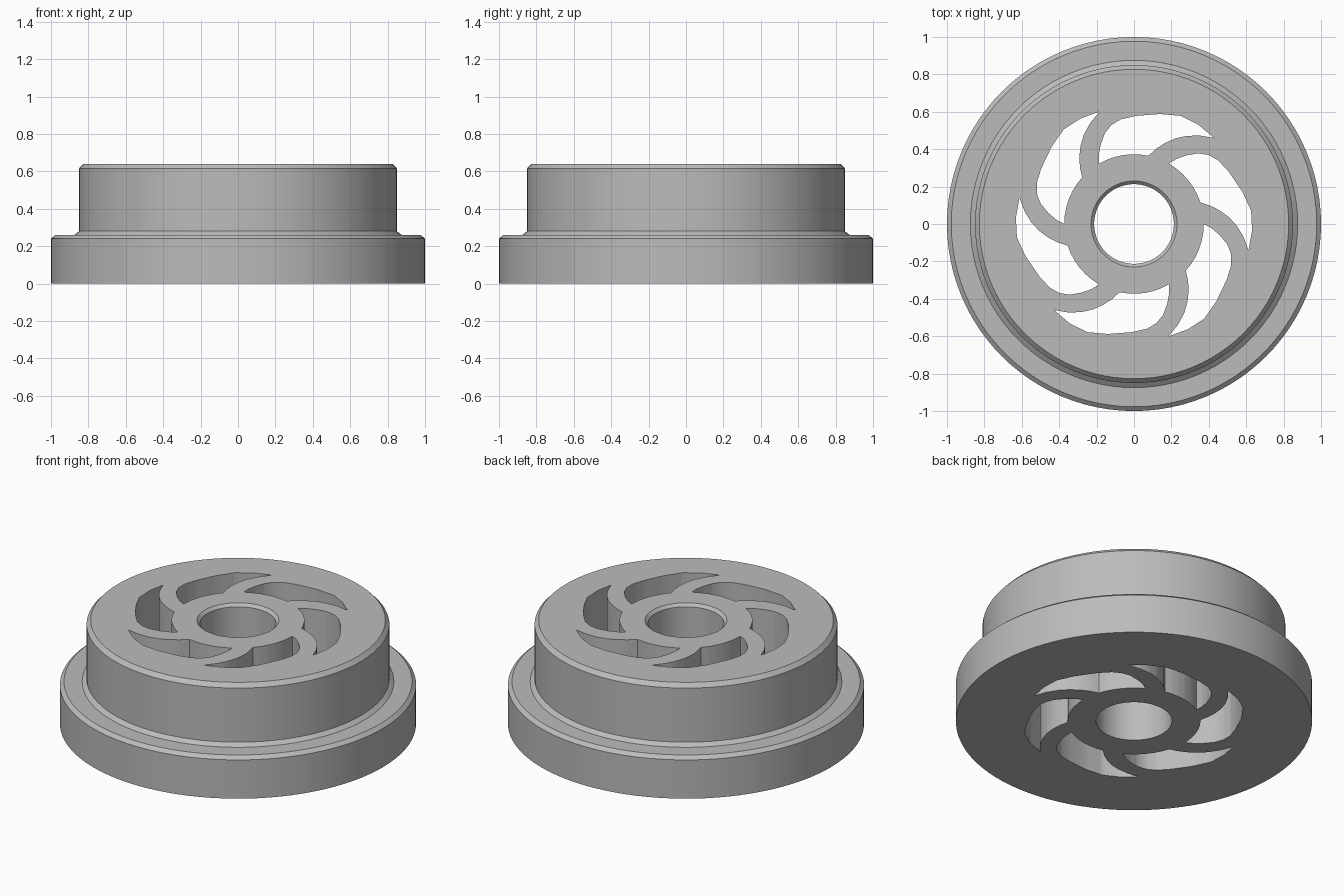
import bpy, bmesh
from math import pi, cos, sin, radians
from mathutils import Matrix, Vector

cube = bpy.data.objects.get("Cube")
if cube:
    bpy.data.objects.remove(cube, do_unlink=True)

SEGMENTS = 96
SPOKES = 6

grey = bpy.data.materials.new("plain_grey")
grey.use_nodes = True
colour = (0.5, 0.5, 0.5, 1)
grey.diffuse_color = colour
grey.node_tree.nodes["Principled BSDF"].inputs["Base Color"].default_value = colour


def make_object(name, bm):
    bmesh.ops.recalc_face_normals(bm, faces=bm.faces)
    mesh = bpy.data.meshes.new(name)
    bm.to_mesh(mesh)
    bm.free()
    mesh.materials.append(grey)
    obj = bpy.data.objects.new(name, mesh)
    bpy.context.collection.objects.link(obj)
    return obj


def lathe(name, profile):
    """Revolve a closed (radius, height) outline around z."""
    bm = bmesh.new()
    rings = []
    for i in range(SEGMENTS):
        a = 2 * pi * i / SEGMENTS
        rings.append([bm.verts.new((r * cos(a), r * sin(a), z)) for r, z in profile])
    n = len(profile)
    for i in range(SEGMENTS):
        p, q = rings[i], rings[(i + 1) % SEGMENTS]
        for j in range(n):
            k = (j + 1) % n
            bm.faces.new((p[j], q[j], q[k], p[k]))
    return make_object(name, bm)


# Flanged wheel body with chamfered edges and a centre bore
wheel = lathe("flanged_wheel", [
    (0.213, 0), (1, 0), (1, 0.24), (0.977, 0.26), (0.875, 0.26),
    (0.85, 0.28), (0.85, 0.615), (0.827, 0.64), (0.23, 0.64), (0.213, 0.623)])

# Curved opening between two spokes: hub arc, spoke edge, rim edge, next spoke edge
hub_arc = [(0.373 * cos(radians(a)), 0.373 * sin(radians(a)))
           for a in (120, 113, 106, 99, 92, 85, 78)]
outline = hub_arc + [
    (0.118, 0.402), (0.166, 0.433), (0.22, 0.457), (0.28, 0.471), (0.35, 0.473),
    (0.428, 0.46), (0.345, 0.53), (0.251, 0.578), (0.14, 0.588), (0.01, 0.578),
    (-0.07, 0.56), (-0.12, 0.53), (-0.155, 0.487), (-0.178, 0.425), (-0.188, 0.37)]

bm = bmesh.new()
for i in range(SPOKES):
    turn = Matrix.Rotation(2 * pi * i / SPOKES, 3, "Z")
    face = bm.faces.new([bm.verts.new(turn @ Vector((x, y, -0.1))) for x, y in outline])
    grown = bmesh.ops.extrude_face_region(bm, geom=[face])["geom"]
    bmesh.ops.translate(bm, vec=(0, 0, 1),
                        verts=[v for v in grown if isinstance(v, bmesh.types.BMVert)])
cutter = make_object("spoke_opening_cutter", bm)
cutter.hide_render = True

# Cut the openings right through the wheel
cut = wheel.modifiers.new("spoke_openings", "BOOLEAN")
cut.operation = "DIFFERENCE"
cut.solver = "EXACT"
cut.object = cutter
bpy.ops.object.select_all(action="DESELECT")
bpy.context.view_layer.objects.active = wheel
wheel.select_set(True)
bpy.ops.object.modifier_apply(modifier=cut.name)
bpy.data.objects.remove(cutter, do_unlink=True)
bpy.ops.object.shade_smooth_by_angle(angle=radians(25))
